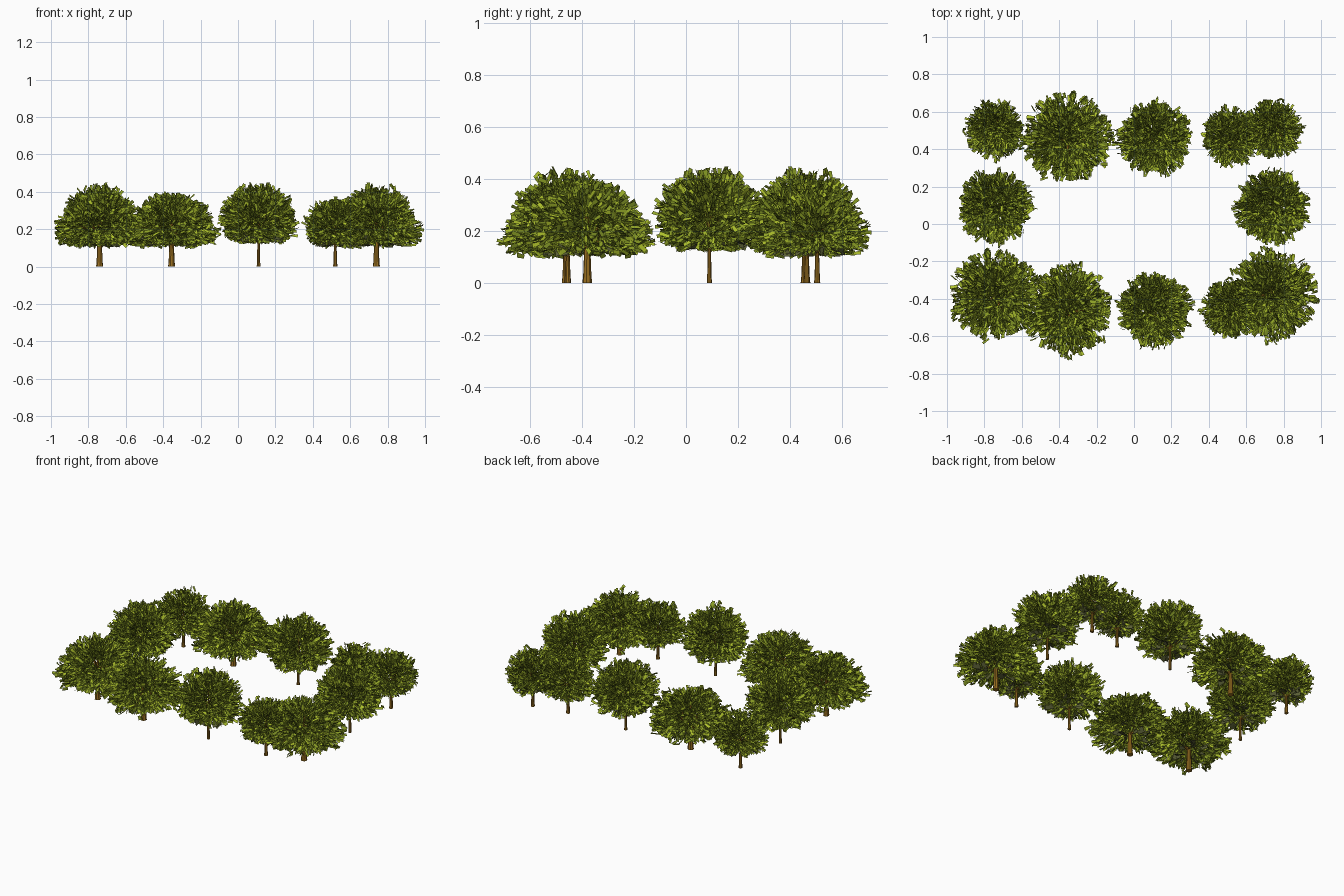
import bpy, bmesh, math, random
from mathutils import Vector

if "Cube" in bpy.data.objects:
    bpy.data.objects.remove(bpy.data.objects["Cube"])

rng = random.Random(7)


def material(name, rgb):
    m = bpy.data.materials.new(name)
    m.diffuse_color = (*rgb, 1)
    m.use_nodes = True
    m.node_tree.nodes["Principled BSDF"].inputs["Base Color"].default_value = m.diffuse_color
    return m


BARK = material("bark", (0.32, 0.16, 0.015))
GREENS = [material("leaf_mid", (0.28, 0.37, 0.02)),
          material("leaf_dark", (0.17, 0.23, 0.015)),
          material("leaf_light", (0.42, 0.53, 0.025)),
          material("leaf_underside", (0.10, 0.11, 0.035))]

# Crown profiles as (radius, z) from underside to top; trunk radius; counts
KINDS = {
    "large": dict(profile=[(0.03, 0.135), (0.13, 0.12), (0.22, 0.125), (0.25, 0.165), (0.23, 0.23),
                           (0.19, 0.30), (0.13, 0.355), (0.06, 0.385), (0.0, 0.39)],
                  trunk=0.019, fork=0.15, tufts=210, leaf=0.042),
    "medium": dict(profile=[(0.03, 0.14), (0.12, 0.14), (0.185, 0.165), (0.20, 0.23), (0.19, 0.31),
                            (0.155, 0.375), (0.10, 0.42), (0.05, 0.435), (0.0, 0.435)],
                   trunk=0.01, fork=0.14, tufts=190, leaf=0.04),
    "small": dict(profile=[(0.02, 0.12), (0.09, 0.115), (0.145, 0.14), (0.16, 0.19), (0.152, 0.25),
                           (0.125, 0.31), (0.07, 0.35), (0.0, 0.36)],
                  trunk=0.012, fork=0.12, tufts=140, leaf=0.035),
}


def tube(bm, points, radii, sides):
    """Tapered limb through a few points."""
    rings = []
    for i, p in enumerate(points):
        d = points[min(i + 1, len(points) - 1)] - points[max(i - 1, 0)]
        q = d.to_track_quat('Z', 'Y')
        rings.append([bm.verts.new(p + q @ Vector((radii[i] * math.cos(a), radii[i] * math.sin(a), 0)))
                      for a in (2 * math.pi * k / sides for k in range(sides))])
    for a, b in zip(rings, rings[1:]):
        for k in range(sides):
            j = (k + 1) % sides
            bm.faces.new((a[k], a[j], b[j], b[k]))
    bm.faces.new(rings[0][::-1])
    bm.faces.new(rings[-1])


def surface_point(profile, s, angle):
    """Point on the crown envelope; s in 0..1 runs underside to top by area."""
    segs = list(zip(profile, profile[1:]))
    areas = [math.dist(a, b) * (a[0] + b[0]) for a, b in segs]
    left = s * sum(areas)
    for (a, b), w in zip(segs, areas):
        if left <= w or b is profile[-1]:
            t = min(left / w, 1)
            r = a[0] + (b[0] - a[0]) * t
            return Vector((r * math.cos(angle), r * math.sin(angle), a[1] + (b[1] - a[1]) * t))
        left -= w


def leaf(bm, tip, direction, length, width, mat=None):
    """One flat, blunt-ended blade."""
    side = direction.cross(Vector([rng.gauss(0, 1) for _ in range(3)])).normalized() * width / 2
    base = tip - direction * length
    corners = (base - side * 0.75, base + side * 0.75, tip + side, tip - side)
    f = bm.faces.new([bm.verts.new(c) for c in corners])
    f.material_index = rng.choice((0, 0, 1, 2)) if mat is None else mat


def to_mesh(bm, name, mats):
    me = bpy.data.meshes.new(name)
    bm.to_mesh(me)
    bm.free()
    for m in mats:
        me.materials.append(m)
    return me


def build_kind(name, profile, trunk, fork, tufts, leaf_len):
    # Leaf tufts spread evenly over the envelope, radiating from the crown centre
    top = profile[-1][1]
    centre = Vector((0, 0, fork + 0.25 * (top - fork)))
    bm = bmesh.new()
    limbs = []
    for i in range(tufts):
        p = surface_point(profile, (i + 0.5) / tufts, i * 2.39996 + rng.uniform(-0.12, 0.12))
        p = centre + (p - centre) * rng.choice((0.88, 0.95, 1.0, 1.06))
        if i % 11 == 0:
            limbs.append(centre.lerp(p, 0.75))
        for _ in range(14):
            u = 1 - 0.5 * rng.random() ** 1.6
            tip = centre.lerp(p, u) + Vector([rng.uniform(-0.016, 0.016) for _ in range(3)])
            d = (tip - centre).normalized() + Vector([rng.gauss(0, 0.3) for _ in range(3)])
            leaf(bm, tip, d.normalized(), leaf_len * rng.uniform(0.7, 1.1), leaf_len * rng.uniform(0.3, 0.5))
    # Broad dark leaves fanned round the underside
    for i in range(26):
        a = i * 2.4
        out = Vector((math.cos(a), math.sin(a), rng.uniform(-0.25, 0.1))).normalized()
        r = profile[1][0] * rng.uniform(0.6, 1.3)
        tip = Vector((r * math.cos(a), r * math.sin(a), profile[1][1] + rng.uniform(0.0, 0.03)))
        leaf(bm, tip, out, leaf_len * 1.3, leaf_len * 1.0, 3)
    crown = to_mesh(bm, name + "_crown", GREENS)

    # Flared trunk, leader and limbs
    bm = bmesh.new()
    tube(bm, [Vector((0, 0, z)) for z in (0, 0.03, fork, centre.z, top * 0.8)],
         [trunk, trunk * 0.84, trunk * 0.6, trunk * 0.42, trunk * 0.12], 8)
    for end in limbs:
        start = Vector((0, 0, fork - 0.015 + rng.uniform(0, 0.05)))
        bend = start.lerp(end, 0.45) + Vector((0, 0, 0.008))
        tube(bm, [start, bend, end], [trunk * 0.32, trunk * 0.22, trunk * 0.08], 5)
    return crown, to_mesh(bm, name + "_trunk", [BARK])


meshes = {k: build_kind(k, v["profile"], v["trunk"], v["fork"], v["tufts"], v["leaf"])
          for k, v in KINDS.items()}

# Trees set around an open rectangle
LAYOUT = [("small", -0.745, 0.505), ("large", -0.355, 0.46), ("medium", 0.11, 0.46),
          ("small", 0.52, 0.465), ("small", 0.745, 0.505),
          ("medium", -0.74, 0.09), ("medium", 0.74, 0.09),
          ("large", -0.74, -0.38), ("large", -0.355, -0.46), ("medium", 0.11, -0.46),
          ("small", 0.52, -0.455), ("large", 0.74, -0.38)]

for i, (kind, x, y) in enumerate(LAYOUT, 1):
    for part, me in zip(("crown", "trunk"), meshes[kind]):
        ob = bpy.data.objects.new(f"{kind}_tree_{i}_{part}", me)
        ob.location = (x, y, 0)
        ob.rotation_euler.z = i * 1.1
        bpy.context.collection.objects.link(ob)
